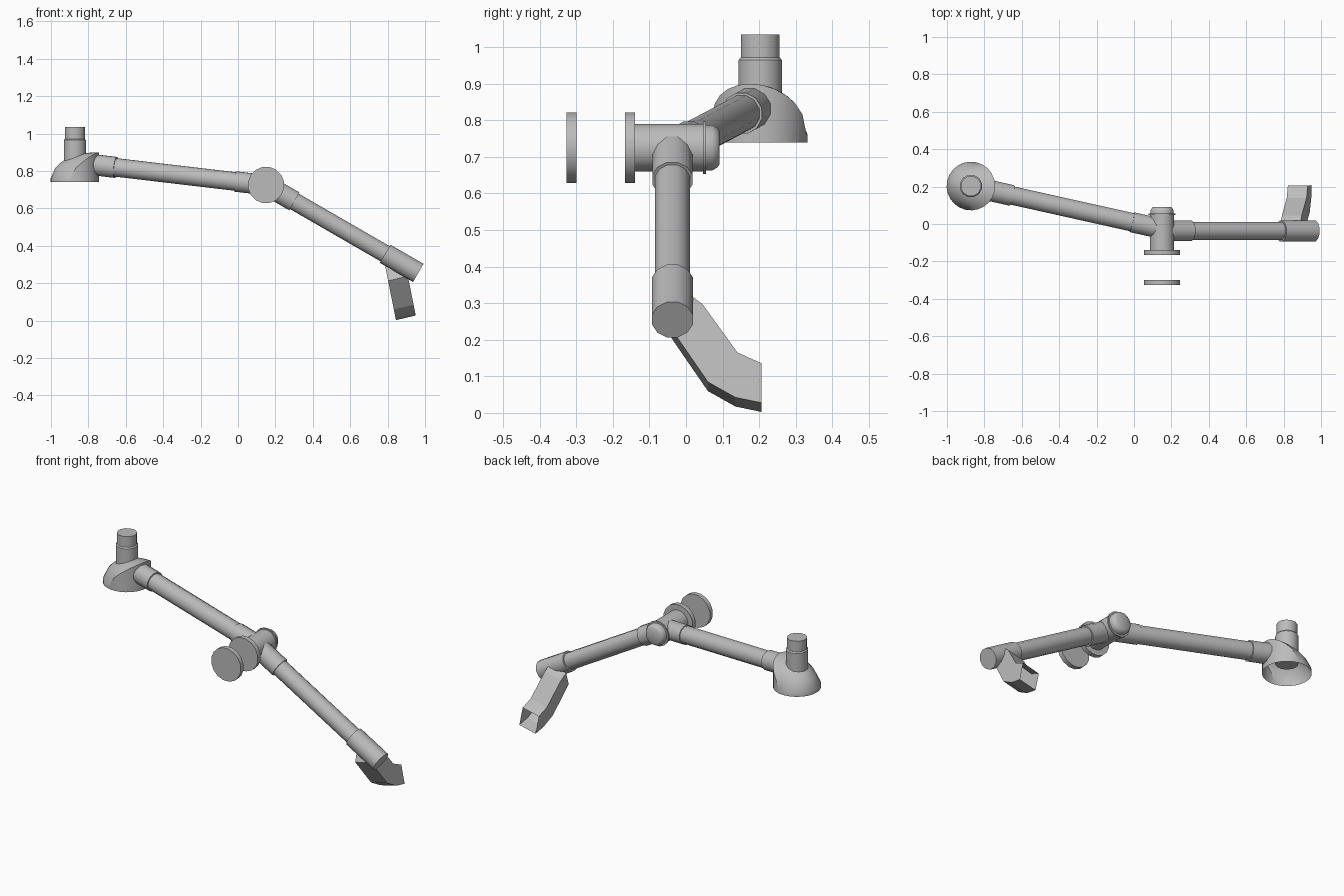
import bpy, bmesh, math
from mathutils import Vector

if "Cube" in bpy.data.objects:
    bpy.data.objects.remove(bpy.data.objects["Cube"])

grey = bpy.data.materials.new("plain grey")
grey.diffuse_color = (0.5, 0.5, 0.5, 1)
grey.use_nodes = True
grey.node_tree.nodes["Principled BSDF"].inputs["Base Color"].default_value = grey.diffuse_color


def finish(name, bm, smooth=True, normals=True):
    if normals:
        bmesh.ops.recalc_face_normals(bm, faces=bm.faces[:])
    me = bpy.data.meshes.new(name)
    bm.to_mesh(me)
    bm.free()
    me.materials.append(grey)
    ob = bpy.data.objects.new(name, me)
    bpy.context.collection.objects.link(ob)
    if smooth:
        bpy.ops.object.select_all(action='DESELECT')
        ob.select_set(True)
        bpy.context.view_layer.objects.active = ob
        bpy.ops.object.shade_smooth_by_angle(angle=math.radians(35))
    return ob


def turned(name, origin, axis, profile, sides=12):
    """Capped round part: profile is (distance along axis, radius)."""
    origin, axis = Vector(origin), Vector(axis).normalized()
    rot = axis.to_track_quat('Z', 'Y')
    bm = bmesh.new()
    rings = []
    for d, r in profile:
        rings.append([bm.verts.new(origin + rot @ Vector((
            r * math.cos(math.tau * (i + .5) / sides),
            r * math.sin(math.tau * (i + .5) / sides), d)))
            for i in range(sides)])
    for a, b in zip(rings, rings[1:]):
        for i in range(sides):
            j = (i + 1) % sides
            bm.faces.new((a[i], a[j], b[j], b[i]))
    bm.faces.new(rings[0][::-1])
    bm.faces.new(rings[-1])
    return finish(name, bm)


base = Vector((-.872, .203, 0))
hub = Vector((.15, -.037, .725))

# Upright post on the hood
turned("post", (base.x, base.y, .80), (0, 0, 1),
       [(0, .061), (.165, .061), (.172, .055), (.235, .055)])

# Hood: open-bottomed round wall under a dome that rises toward the arm
heading = math.atan2(-.223, 1)
R, N = .13, 24


def hood_height(u, v):
    s = 1 - ((u - .128) / .256) ** 2 - (v / .15) ** 2
    return .76 + .14 * math.sqrt(max(s, 0))


bm = bmesh.new()


def hood_vert(r, i, z=None):
    t = math.tau * i / N
    u, v = r * math.cos(t), r * math.sin(t)
    c, s = math.cos(heading), math.sin(heading)
    return bm.verts.new((base.x + u * c - v * s, base.y + u * s + v * c,
                         hood_height(u, v) if z is None else z))


rings = [[hood_vert(R, i, .74) for i in range(N)]]
rings += [[hood_vert(R * k, i) for i in range(N)] for k in (1, .8, .6, .4, .2)]
for a, b in zip(rings, rings[1:]):
    for i in range(N):
        j = (i + 1) % N
        bm.faces.new((a[i], a[j], b[j], b[i]))
bm.faces.new(rings[-1])
finish("hood", bm)

# Upper arm with a sleeve at each end
d1 = Vector((1, -.223, -.118))
u1 = d1.normalized()
p1 = Vector((0, .007, .742))
L1 = d1.length
turned("upper_arm", p1 - d1 * .70, d1, [(0, .051), (.80 * L1, .051)])
turned("upper_arm_outer_sleeve", p1 - d1 * .775, d1,
       [(0, .058), (.122 * L1, .058)])
turned("upper_arm_inner_sleeve", p1 - d1 * .012, d1,
       [(0, .056), (.14 * L1, .056)])

# Lower arm with a sleeve at each end
d2 = Vector((.866, 0, -.5))
turned("lower_arm", hub + d2 * .1, d2, [(0, .049), (.70, .049)])
turned("lower_arm_inner_sleeve", hub, d2, [(0, .057), (.175, .057)])
turned("lower_arm_outer_sleeve", hub + d2 * .735, d2,
       [(0, .058), (.205, .058)])

# Elbow hub, its front flange and rear cap, and the loose front disc
turned("hub_barrel", (.15, -.15, .725), (0, 1, 0),
       [(0, .066), (.20, .066)], 16)
turned("hub_flange", (.15, -.167, .725), (0, 1, 0),
       [(0, .098), (.027, .098)], 16)
turned("hub_collar", (.15, .047, .725), (0, 1, 0),
       [(0, .073), (.008, .073)], 16)
turned("hub_cap", (.15, .05, .725), (0, 1, 0),
       [(0, .063), (.022, .063), (.036, .055), (.042, .045)], 16)
turned("front_disc", (.15, -.327, .725), (0, 1, 0),
       [(0, .098), (.027, .098)], 16)

# Spout: bent square duct, open at the far end
# each section: lower edge (y, z), upper edge (y, z)
sections = [((-.045, .225), (.005, .315)), ((-.02, .188), (.045, .285)),
            ((.06, .072), (.105, .202)), ((.135, .03), (.14, .153)),
            ((.207, .015), (.207, .123))]
bm = bmesh.new()
rings = []
for k, (low, high) in enumerate(sections):
    ring = []
    for (y, z), side in ((low, -1), (low, 1), (high, 1), (high, -1)):
        x = .8975 - (z - .015) * .2
        ring.append(bm.verts.new((x + side * .053, y, z + side * .0125)))
    rings.append(ring)
for a, b in zip(rings, rings[1:]):
    for i in range(4):
        j = (i + 1) % 4
        bm.faces.new((a[i], a[j], b[j], b[i]))
bm.faces.new(rings[0][::-1])
finish("spout", bm, smooth=False)
